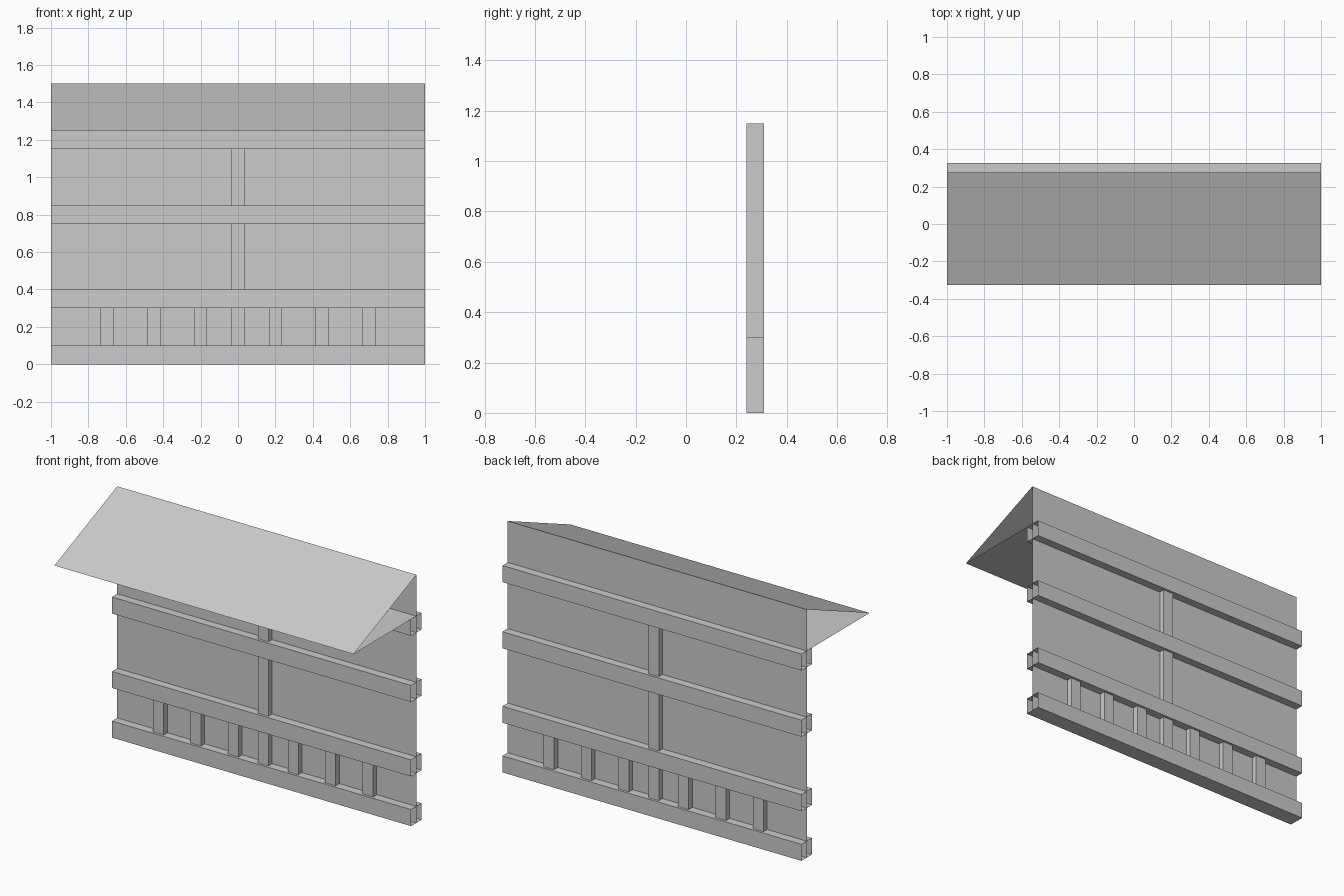
import bpy

if "Cube" in bpy.data.objects:
    bpy.data.objects.remove(bpy.data.objects["Cube"])

WALL_Y = 0.275


def mesh_object(name, verts, faces):
    mesh = bpy.data.meshes.new(name)
    mesh.from_pydata(verts, [], faces)
    obj = bpy.data.objects.new(name, mesh)
    bpy.context.collection.objects.link(obj)
    return obj


def sweep_x(name, profile, closed=True):
    """Open-ended strip: a (y, z) profile stretched across the full width."""
    n = len(profile)
    verts = [(x, y, z) for x in (-1, 1) for y, z in profile]
    faces = [(i, (i + 1) % n, n + (i + 1) % n, n + i)
             for i in range(n if closed else n - 1)]
    return mesh_object(name, verts, faces)


def post(name, x, z0, z1, r=0.035):
    """Open-ended square timber standing across the wall."""
    ring = [(-r, -r), (r, -r), (r, r), (-r, r)]
    verts = [(x + dx, WALL_Y + dy, z) for z in (z0, z1) for dx, dy in ring]
    faces = [(i, (i + 1) % 4, 4 + (i + 1) % 4, 4 + i) for i in range(4)]
    return mesh_object(name, verts, faces)


# Thin wall panel
sweep_x("wall", [(WALL_Y, 0), (WALL_Y, 1.5)], closed=False)

# Overhanging roof: slope and flat soffit, open at the ends
sweep_x("roof", [(WALL_Y, 1.5), (-0.325, 1.25), (WALL_Y, 1.25)], closed=False)

# Horizontal beams, hollow at the ends
for i, z in enumerate((0, 0.3, 0.75, 1.15)):
    a, b = WALL_Y - 0.05, WALL_Y + 0.05
    sweep_x(f"beam_{i + 1}", [(a, z), (b, z), (b, z + 0.1), (a, z + 0.1)])

# Tall centre post and short lower posts
post("centre_post", 0, 0, 1.15)
for i, x in enumerate((0.2, 0.45, 0.7)):
    for side, s in (("left", -1), ("right", 1)):
        post(f"short_post_{side}_{i + 1}", s * x, 0, 0.3)
